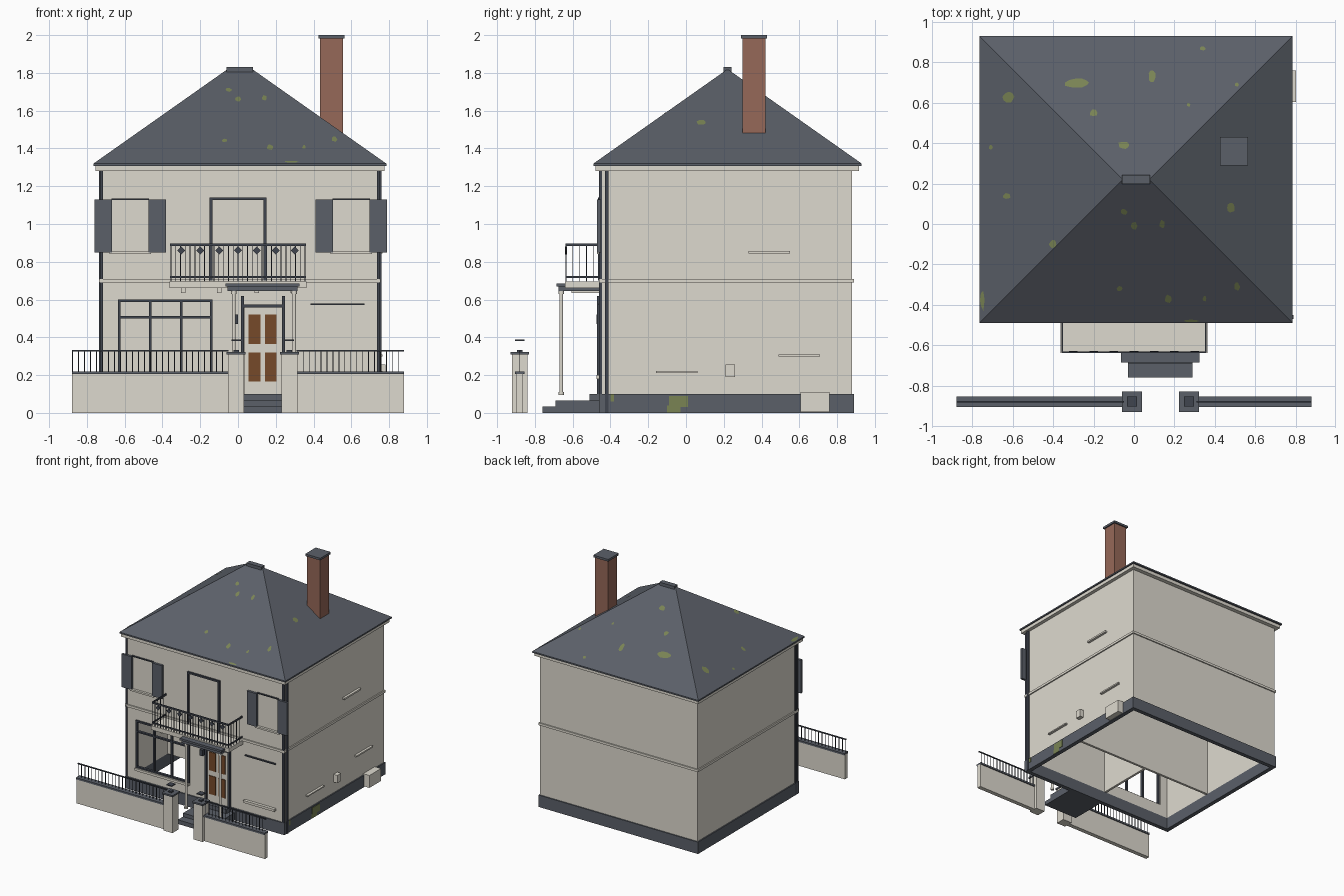
import bpy, bmesh, math, random
from mathutils import Matrix, Vector

random.seed(4)
start_cube = bpy.data.objects.get("Cube")
if start_cube:
    bpy.data.objects.remove(start_cube)


def material(name, *rgb):
    linear = [((c / 255 + 0.055) / 1.055) ** 2.4 for c in rgb] + [1]
    mat = bpy.data.materials.new(name)
    mat.use_nodes = True
    mat.diffuse_color = linear
    mat.node_tree.nodes["Principled BSDF"].inputs["Base Color"].default_value = linear
    return mat


plaster = material("plaster", 222, 218, 207)
slate = material("slate", 91, 96, 105)
iron = material("dark_iron", 64, 69, 79)
brick = material("brick", 150, 104, 88)
wood = material("brown_wood", 118, 74, 42)
moss = material("moss", 122, 132, 84)


def finish(name, bm, mat):
    bmesh.ops.recalc_face_normals(bm, faces=bm.faces)
    mesh = bpy.data.meshes.new(name)
    bm.to_mesh(mesh)
    bm.free()
    mesh.materials.append(mat)
    obj = bpy.data.objects.new(name, mesh)
    bpy.context.collection.objects.link(obj)
    return obj


def boxes(name, mat, *spans):
    """One object of boxes, each given as (x0, x1, y0, y1, z0, z1)."""
    bm = bmesh.new()
    for x0, x1, y0, y1, z0, z1 in spans:
        place = Matrix.Translation(((x0 + x1) / 2, (y0 + y1) / 2, (z0 + z1) / 2))
        size = Matrix.Diagonal((x1 - x0, y1 - y0, z1 - z0, 1))
        bmesh.ops.create_cube(bm, size=1, matrix=place @ size)
    return finish(name, bm, mat)


def ring(x0, x1, y0, y1, t, z0, z1):
    """Four wall spans around a rectangle, t thick."""
    return [(x0, x1, y0, y0 + t, z0, z1), (x0, x1, y1 - t, y1, z0, z1),
            (x0, x0 + t, y0 + t, y1 - t, z0, z1), (x1 - t, x1, y0 + t, y1 - t, z0, z1)]


def frame(x0, x1, z0, z1, t, y0, y1):
    """Upright frame bars around an opening in the front wall."""
    return [(x0, x0 + t, y0, y1, z0, z1), (x1 - t, x1, y0, y1, z0, z1),
            (x0, x1, y0, y1, z1 - t, z1)]


# House shell, open underneath, with one real window opening
L, R, F, B, T = -0.725, 0.745, -0.45, 0.88, 0.025
WL, WR, WB, WT = -0.635, -0.135, 0.2, 0.6
boxes("house_walls", plaster,
      (L, L + T, F, B, 0.1, 1.29), (R - T, R, F, B, 0.1, 1.29),
      (L, R, B - T, B, 0.1, 1.29), (L, R, F, F + T, WT, 1.29),
      (L, WL, F, F + T, 0.1, WT), (WR, R, F, F + T, 0.1, WT),
      (WL, WR, F, F + T, 0.1, WB))
boxes("upper_floor", plaster, (L + T, R - T, F + T, B - T, 0.67, 0.7))
boxes("inner_walls", plaster, (L + T, R - T, 0.06, 0.08, 0.1, 0.67),
      (-0.07, -0.05, F + T, 0.06, 0.1, 0.67))
boxes("plinth", slate, *ring(L - 0.01, R + 0.01, F - 0.01, B + 0.01, 0.035, 0, 0.1))
boxes("string_course", plaster, *ring(L - 0.01, R + 0.01, F - 0.01, B + 0.01, 0.02, 0.69, 0.71))
boxes("cornice", plaster, (L - 0.03, R + 0.03, F - 0.03, B + 0.035, 1.28, 1.31))
boxes("downpipes", iron, (L - 0.01, L + 0.01, F + 0.02, F + 0.04, 0, 1.28),
      (R - 0.005, R + 0.015, F + 0.02, F + 0.04, 0, 1.28),
      (L - 0.005, L + 0.01, F - 0.01, F + 0.005, 0.1, 1.28),
      (R - 0.01, R + 0.005, F - 0.01, F + 0.005, 0.1, 1.28))

# Hipped roof with a short ridge
EL, ER, EF, EB, EZ = -0.765, 0.785, -0.49, 0.93, 1.32
RL, RR, RY, RZ = -0.055, 0.075, 0.22, 1.82
bm = bmesh.new()
corners = [(EL, EF), (ER, EF), (ER, EB), (EL, EB)]
low = [bm.verts.new((x, y, EZ - 0.012)) for x, y in corners]
eave = [bm.verts.new((x, y, EZ)) for x, y in corners]
a, b = bm.verts.new((RL, RY, RZ)), bm.verts.new((RR, RY, RZ))
bm.faces.new(low)
for i in range(4):
    j = (i + 1) % 4
    bm.faces.new((low[i], low[j], eave[j], eave[i]))
for face in ((0, 1, b, a), (1, 2, b), (2, 3, a, b), (3, 0, a)):
    bm.faces.new([eave[v] if isinstance(v, int) else v for v in face])
finish("hip_roof", bm, slate)
boxes("ridge_cap", slate, (RL - 0.005, RR + 0.005, RY - 0.022, RY + 0.022, 1.8, 1.83))


def roof_height(x, y):
    run = min((x - EL) / (RL - EL), (ER - x) / (ER - RR),
              (y - EF) / (RY - EF), (EB - y) / (EB - RY))
    return EZ + max(run, 0) * (RZ - EZ)


# Moss patches: x, y, half width, half depth
patches = [(-.28, .7, .07, .025), (-.62, .63, .03, .03), (.09, .73, .02, .03),
           (.34, .87, .015, .01), (-.2, .55, .02, .02), (-.05, .39, .03, .02),
           (.27, .59, .01, .01), (-.63, .14, .02, .015), (-.4, -.1, .02, .02),
           (-.05, .06, .02, .015), (0, -.01, .02, .02), (.14, 0, .015, .02),
           (-.07, -.32, .015, .015), (.17, -.37, .02, .02), (.28, -.48, .04, .006),
           (.48, .08, .02, .025), (.51, -.31, .015, .02), (-.75, -.38, .012, .05),
           (.51, .69, .01, .01), (-.71, .38, .01, .012), (.35, -.37, .01, .015)]
bm = bmesh.new()
for x, y, w, d in patches:
    rim = []
    for k in range(10):
        angle, r = k * math.tau / 10, random.uniform(0.75, 1.1)
        px, py = x + w * r * math.cos(angle), y + d * r * math.sin(angle)
        rim.append(bm.verts.new((px, py, roof_height(px, py) + 0.003)))
    middle = bm.verts.new((x, y, roof_height(x, y) + 0.003))
    for k in range(10):
        bm.faces.new((middle, rim[k], rim[(k + 1) % 10]))
finish("roof_moss", bm, moss)
boxes("plinth_moss", moss, (R + 0.008, R + 0.013, -0.09, 0.01, 0.03, 0.09),
      (R + 0.008, R + 0.013, -0.1, -0.03, 0.002, 0.04),
      (R + 0.008, R + 0.013, -0.4, -0.38, 0.06, 0.1))

# Chimney
boxes("chimney", brick, (0.435, 0.555, 0.3, 0.42, 1.4, 1.985))
boxes("chimney_cap", slate, (0.425, 0.565, 0.29, 0.43, 1.982, 2))

# Front windows, shutters and sills
WY = F - 0.012
boxes("large_window_frame", iron, *frame(WL, WR, WB, WT, 0.014, WY, F + 0.01),
      (WL, WR, WY, F + 0.01, 0.5, 0.512), (WL, WR, WY, F + 0.01, WB, WB + 0.012),
      *[(x - 0.007, x + 0.007, WY, F + 0.01, WB, WT) for x in (-0.465, -0.3)])
boxes("lower_sills", plaster, (WL, WR, F - 0.025, F, WB - 0.02, WB),
      (0.38, 0.67, F - 0.025, F, WB - 0.02, WB))
boxes("lower_lintel", iron, (0.385, 0.67, WY, F, 0.57, 0.58))
for side, x in (("right", -0.57), ("left", 0.6)):
    boxes(side + "_shutters", slate,
          *[(x + s * 0.143 - 0.046, x + s * 0.143 + 0.046, F - 0.02, F, 0.85, 1.13) for s in (-1, 1)])
    boxes(side + "_upper_sill", plaster, (x - 0.11, x + 0.11, F - 0.02, F, 0.84, 0.855))
    boxes(side + "_upper_lintel", iron, (x - 0.1, x + 0.1, WY, F, 1.128, 1.136))
boxes("balcony_door_frame", iron, *frame(-0.15, 0.15, 0.7, 1.14, 0.014, F - 0.015, F))

# Entrance door, posts, canopy and steps
boxes("entrance_door", plaster, (0.035, 0.235, F - 0.01, F, 0.1, 0.56))
boxes("door_panels", wood, *[(x, x + 0.063, F - 0.016, F, z, z + 0.155)
                             for x in (0.055, 0.142) for z in (0.165, 0.365)])
boxes("door_frame", iron, *frame(0.015, 0.25, 0.1, 0.575, 0.018, F - 0.02, F),
      *[(x, x + 0.018, F - 0.02, F, 0.57, 0.62) for x in (0.015, 0.232)])
boxes("wall_lantern", iron, (-0.025, 0, F - 0.025, F, 0.47, 0.52))
boxes("canopy", slate, (-0.065, 0.325, -0.685, F, 0.668, 0.685),
      (-0.055, 0.315, -0.675, F, 0.645, 0.668))
bm = bmesh.new()
for x in (-0.022, 0.298):
    for r, z0, z1 in ((0.01, 0.1, 0.645), (0.015, 0.095, 0.11), (0.015, 0.63, 0.645)):
        bmesh.ops.create_cone(bm, cap_ends=True, segments=12, radius1=r, radius2=r, depth=z1 - z0,
                              matrix=Matrix.Translation((x, -0.66, (z0 + z1) / 2)))
columns = finish("canopy_columns", bm, plaster)
for face in columns.data.polygons:
    face.use_smooth = abs(face.normal.z) < 0.5
boxes("entrance_steps", slate, (-0.03, 0.29, -0.76, F, 0, 0.035),
      (-0.03, 0.29, -0.69, F, 0.035, 0.065), (0.015, 0.25, F - 0.06, F, 0.065, 0.1))

# Balcony with corbels and railing
BL, BR, BF = -0.355, 0.355, -0.635
boxes("balcony_slab", plaster, (BL - 0.008, BR + 0.008, BF - 0.005, F, 0.66, 0.695))
boxes("balcony_corbels", plaster, *[(x - 0.012, x + 0.012, BF + 0.03, F, 0.635, 0.66)
                                    for x in (-0.29, -0.1, 0.1, 0.29)])
E = 0.004
rails = []
for z, t in ((0.72, 0.005), (0.89, 0.007)):
    rails += [(BL, BR, BF - E, BF + E, z - t, z + t)]
    rails += [(x - E, x + E, BF, F, z - t, z + t) for x in (BL, BR)]
rails += [(x - E / 2, x + E / 2, BF - E / 2, BF + E / 2, 0.695, 0.89)
          for x in [BL + (BR - BL) * i / 28 for i in range(29)]]
rails += [(x - E / 2, x + E / 2, y - E / 2, y + E / 2, 0.695, 0.89)
          for x in (BL, BR) for y in [BF + 0.036 * i for i in range(1, 5)]]
boxes("balcony_railing", iron, *rails)
bm = bmesh.new()
for i in range(-3, 4):
    place = Matrix.Translation((i / 10, BF, 0.86)) @ Matrix.Rotation(math.pi / 4, 4, "Y")
    bmesh.ops.create_cube(bm, size=1, matrix=place @ Matrix.Diagonal((0.03, 0.01, 0.03, 1)))
finish("railing_diamonds", bm, iron)

# Garden walls, fence bars and gate pillars
GY = -0.88
for side, x0, x1 in (("right", -0.88, -0.05), ("left", 0.31, 0.88)):
    boxes(side + "_garden_wall", plaster, (x0, x1, GY - 0.018, GY + 0.018, 0, 0.207))
    boxes(side + "_wall_coping", slate, (x0, x1, GY - 0.026, GY + 0.026, 0.205, 0.22))
    count = round((x1 - x0) / 0.032)
    boxes(side + "_fence", iron, (x0, x1, GY - E, GY + E, 0.325, 0.334),
          *[(x - E / 2, x + E / 2, GY - E / 2, GY + E / 2, 0.22, 0.33)
            for x in [x0 + E + (x1 - x0 - E) * i / count for i in range(count)]])
for side, x in (("right", -0.01), ("left", 0.272)):
    boxes(side + "_gate_pillar", plaster, (x - 0.042, x + 0.042, GY - 0.04, GY + 0.04, 0, 0.31))
    boxes(side + "_pillar_cap", slate, (x - 0.05, x + 0.05, GY - 0.05, GY + 0.05, 0.308, 0.322))
    boxes(side + "_pillar_lamp", iron, (x - 0.015, x + 0.015, GY - 0.015, GY + 0.015, 0.322, 0.332),
          (x - 0.025, x + 0.025, GY - 0.025, GY + 0.025, 0.38, 0.388))

# Sills, vents and meter box on the left side wall
boxes("side_sills", plaster, (R, R + 0.02, 0.33, 0.55, 0.843, 0.857),
      (R, R + 0.02, 0.49, 0.71, 0.298, 0.31), (R, R + 0.02, -0.16, 0.06, 0.212, 0.222))
boxes("side_vent", plaster, (R, R + 0.035, 0.21, 0.26, 0.19, 0.255))
boxes("meter_box", plaster, (R, R + 0.058, 0.605, 0.76, 0.005, 0.11))
